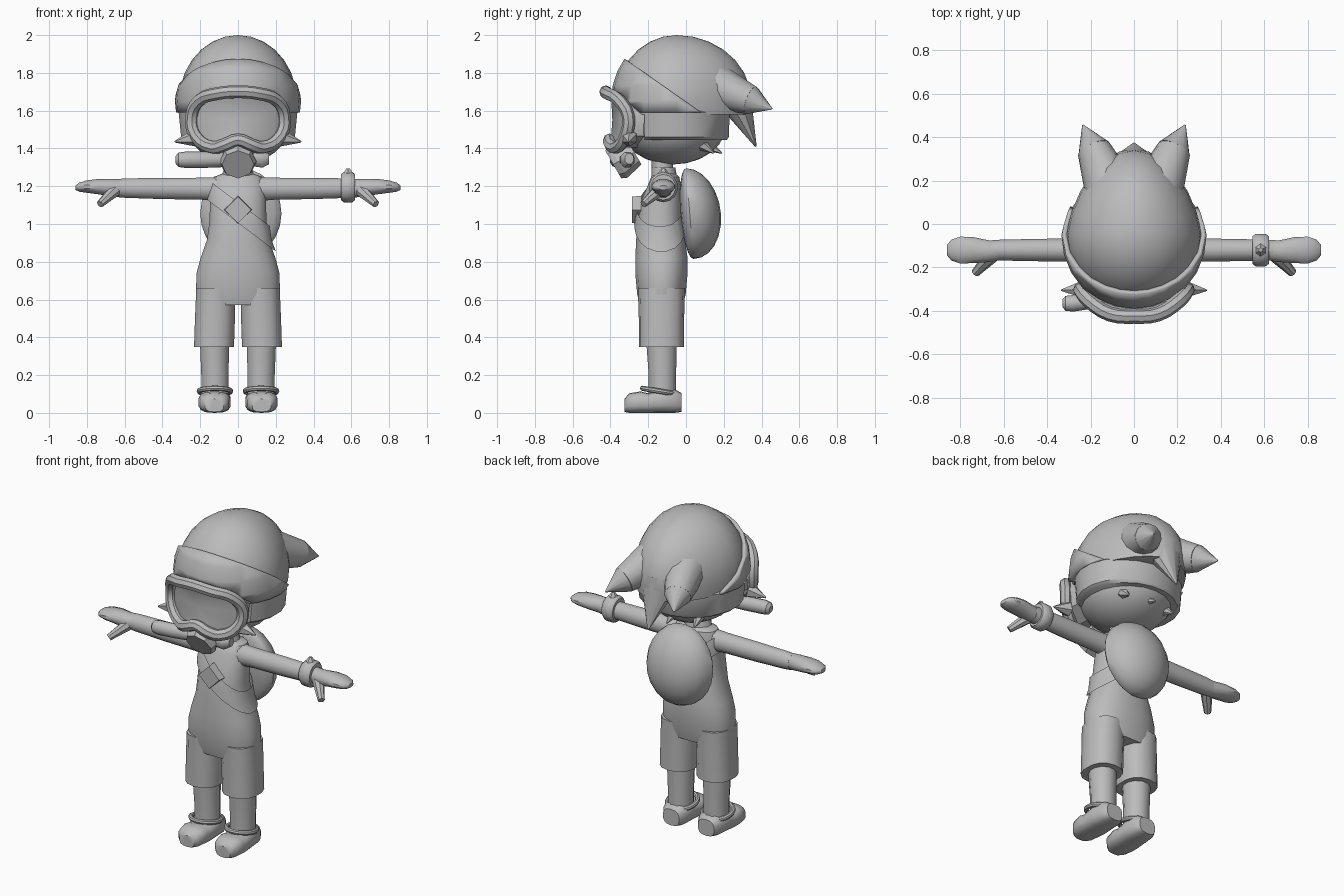
import bpy, bmesh, math
from mathutils import Vector

if "Cube" in bpy.data.objects:
    bpy.data.objects.remove(bpy.data.objects["Cube"])

grey = bpy.data.materials.new("plain grey")
grey.diffuse_color = (0.5, 0.5, 0.5, 1)
grey.use_nodes = True
grey.node_tree.nodes["Principled BSDF"].inputs["Base Color"].default_value = grey.diffuse_color


def finish(name, bm, angle=40):
    bmesh.ops.recalc_face_normals(bm, faces=bm.faces)
    me = bpy.data.meshes.new(name)
    bm.to_mesh(me)
    bm.free()
    ob = bpy.data.objects.new(name, me)
    me.materials.append(grey)
    bpy.context.collection.objects.link(ob)
    bpy.ops.object.select_all(action='DESELECT')
    ob.select_set(True)
    bpy.context.view_layer.objects.active = ob
    bpy.ops.object.shade_smooth_by_angle(angle=math.radians(angle))
    return ob


def loft_bm(rings, axis, n=16, power=2.0, sx=1, grow=0.0):
    """rings: (position along axis, centre u, centre v, radius u, radius v)"""
    bm, rows = bmesh.new(), []
    for t, cu, cv, ru, rv in rings:
        row = []
        for i in range(n):
            a = 2 * math.pi * (i + 0.5) / n
            c, s = math.cos(a), math.sin(a)
            u = cu + (ru + grow) * math.copysign(abs(c) ** (2 / power), c)
            v = cv + (rv + grow) * math.copysign(abs(s) ** (2 / power), s)
            x, y, z = {'x': (t, u, v), 'y': (u, t, v), 'z': (u, v, t)}[axis]
            row.append(bm.verts.new((x * sx, y, z)))
        rows.append(row)
    for a, b in zip(rows, rows[1:]):
        for i in range(n):
            j = (i + 1) % n
            bm.faces.new((a[i], a[j], b[j], b[i]))
    bm.faces.new(rows[0])
    bm.faces.new(rows[-1])
    return bm


def loft(name, rings, axis, **kw):
    return finish(name, loft_bm(rings, axis, **kw))


def rod(name, p0, p1, r0, r1, n=10, flat=1.0):
    p0, p1 = Vector(p0), Vector(p1)
    bm = bmesh.new()
    bmesh.ops.create_cone(bm, cap_ends=True, segments=n, radius1=r0, radius2=r1,
                          depth=(p1 - p0).length)
    q = (p1 - p0).to_track_quat('Z', 'Y')
    for v in bm.verts:
        v.co.y *= flat
        v.co = q @ v.co + (p0 + p1) / 2
    return finish(name, bm)


def ball_bm(c, r, u=20, v=12):
    bm = bmesh.new()
    bmesh.ops.create_uvsphere(bm, u_segments=u, v_segments=v, radius=1)
    for w in bm.verts:
        w.co = Vector([c[i] + w.co[i] * r[i] for i in range(3)])
    return bm


def keep(bm, co, no, fill=False):
    """Keep the part of the mesh on the side the normal points to."""
    r = bmesh.ops.bisect_plane(bm, geom=bm.verts[:] + bm.edges[:] + bm.faces[:],
                               plane_co=co, plane_no=no, clear_inner=True)
    if fill:
        edges = [e for e in r['geom_cut'] if isinstance(e, bmesh.types.BMEdge)]
        bmesh.ops.holes_fill(bm, edges=edges)


def tube(name, pts, radius, cyclic=True):
    cu = bpy.data.curves.new(name, 'CURVE')
    cu.dimensions, cu.bevel_depth, cu.bevel_resolution = '3D', radius, 2
    cu.resolution_u = 3
    sp = cu.splines.new('BEZIER')
    sp.bezier_points.add(len(pts) - 1)
    for b, p in zip(sp.bezier_points, pts):
        b.co = p
        b.handle_left_type = b.handle_right_type = 'AUTO'
    sp.use_cyclic_u = cyclic
    ob = bpy.data.objects.new(name, cu)
    bpy.context.collection.objects.link(ob)
    bpy.ops.object.select_all(action='DESELECT')
    ob.select_set(True)
    bpy.context.view_layer.objects.active = ob
    bpy.ops.object.convert(target='MESH')
    ob = bpy.context.object
    ob.data.materials.clear()
    ob.data.materials.append(grey)
    bpy.ops.object.shade_smooth_by_angle(angle=math.radians(40))


# Torso with overalls, and the diagonal strap cut from a slightly larger shell
torso = [(.57, 0, -.13, .215, .115), (.63, 0, -.13, .225, .13), (.74, 0, -.13, .222, .14),
         (.82, 0, -.13, .2, .14), (.92, 0, -.135, .165, .13), (1.02, 0, -.14, .152, .118),
         (1.12, 0, -.13, .15, .11), (1.2, 0, -.115, .148, .09), (1.25, 0, -.11, .13, .075),
         (1.27, 0, -.11, .07, .05)]
loft("torso", torso, 'z', n=20, power=2.3)
bm = loft_bm(torso, 'z', n=20, power=2.3, grow=.014)
keep(bm, (0, 0, 1.005), (.75, 0, 1))
keep(bm, (0, 0, 1.115), (-.75, 0, -1))
finish("diagonal_strap", bm)
rod("strap_buckle", (0, -.235, 1.075), (0, -.285, 1.075), .075, .07, n=4)
loft("neck", [(1.22, 0, -.12, .07, .06), (1.38, 0, -.13, .06, .055)], 'z', n=10)
loft("collar", [(1.25, 0, -.115, .09, .07), (1.3, 0, -.12, .075, .065)], 'z', n=12)

# Limbs
for s, side in ((1, "left"), (-1, "right")):
    loft(side + "_trouser_leg", [(.35, .127, -.13, .108, .12), (.5, .122, -.13, .108, .12),
                                 (.66, .118, -.13, .105, .125)], 'z', n=14, power=2.4, sx=s)
    loft(side + "_shin", [(.08, .122, -.125, .075, .075), (.2, .122, -.125, .075, .075),
                          (.4, .125, -.13, .08, .085)], 'z', n=12, sx=s)
    loft(side + "_shoe", [(-.325, .125, .04, .05, .035), (-.3, .125, .052, .075, .052),
                          (-.24, .125, .057, .086, .057), (-.2, .123, .052, .086, .052),
                          (-.14, .122, .062, .084, .062), (-.06, .12, .063, .078, .063),
                          (-.025, .12, .055, .055, .05)], 'y', n=14, power=2.8, sx=s)
    tube(side + "_shoe_strap", [(s * (.122 + .083 * math.cos(a)), -.14 + .09 * math.sin(a),
                                 .115 - .015 * math.sin(a))
                                for a in [k * math.pi / 4 for k in range(8)]], .014)
    loft(side + "_arm", [(.1, -.12, 1.185, .06, .066), (.2, -.12, 1.187, .055, .06),
                         (.4, -.12, 1.188, .054, .058), (.6, -.12, 1.19, .05, .053),
                         (.65, -.12, 1.19, .048, .048)], 'x', n=12, sx=s)
    loft(side + "_hand", [(.6, -.12, 1.19, .045, .048), (.67, -.125, 1.192, .052, .048),
                          (.74, -.12, 1.198, .062, .042), (.8, -.12, 1.198, .064, .034),
                          (.84, -.12, 1.195, .05, .025), (.86, -.12, 1.192, .025, .012)],
         'x', n=12, sx=s)
    rod(side + "_thumb", (s * .65, -.14, 1.18), (s * .73, -.225, 1.105), .036, .02, n=8)

# Bracelet with stud
loft("bracelet", [(.545, -.12, 1.195, .065, .068), (.56, -.12, 1.195, .077, .08),
                  (.605, -.12, 1.195, .077, .08), (.62, -.12, 1.195, .065, .068)], 'x', n=14)
rod("bracelet_stud", (.583, -.12, 1.26), (.583, -.12, 1.295), .035, .01, n=6)

# Backpack: rounded pouch flattened against the back
bm = ball_bm((.015, .02, 1.055), (.215, .165, .24))
for v in bm.verts:
    if v.co.y < .02:
        v.co.y = .02 + (v.co.y - .02) * .3
    v.co.y += (1.055 - v.co.z) * .08
finish("backpack", bm)

# Head
finish("head", ball_bm((0, -.07, 1.53), (.275, .285, .215)))
for x in (-.14, 0, .14):
    rod("nape_tuft", (x, .03, 1.46), (x * 1.15, .19 - abs(x) * .3, 1.375), .06, .004, n=6)

# Cap: dome stretched towards the back, with a tilted folded band


def cap_shell(grow):
    bm = ball_bm((0, -.05, 1.65), (.312 + grow, .325 + grow, .35 + grow), 24, 14)
    for v in bm.verts:
        d = v.co.y + .05
        if d > 0:
            v.co.y += d * .22
            v.co.x *= 1 - .5 * d
    return bm


bm = cap_shell(0)
keep(bm, (0, 0, 1.58), (0, 0, 1), True)
keep(bm, (0, -.24, 1.585), (0, .8, 1), True)
finish("cap", bm)
bm = cap_shell(.022)
keep(bm, (0, 0, 1.59), (0, 0, 1))
keep(bm, (0, -.24, 1.59), (0, .8, 1))
keep(bm, (0, -.34, 1.885), (0, -.7, -1))
ob = finish("cap_band", bm)
mod = ob.modifiers.new("thickness", 'SOLIDIFY')
mod.thickness = .022
for s, side in ((1, "left"), (-1, "right")):
    rod(side + "_cap_point_base", (s * .11, .16, 1.73), (s * .185, .345, 1.655), .12, .078, n=12)
    rod(side + "_cap_point", (s * .185, .345, 1.655), (s * .235, .455, 1.61), .078, .004, n=12)
rod("cap_tail", (0, .25, 1.68), (0, .37, 1.41), .13, .006, n=10, flat=.75)

# Diving mask: lens, frame, strap and side spikes
half = [(.11, -.415, 1.69), (.205, -.355, 1.655), (.245, -.305, 1.57),
        (.225, -.32, 1.465), (.13, -.37, 1.405), (.07, -.4, 1.42)]
outline = ([(0, -.425, 1.7)] + half + [(0, -.405, 1.445)]
           + [(-x, y, z) for x, y, z in reversed(half)])
tube("mask_frame", outline, .034)
bm = bmesh.new()
rim = [bm.verts.new((x, y + .015, z)) for x, y, z in outline]
inner = [bm.verts.new((x * .75, -.395 + abs(x) * .2, 1.55 + (z - 1.55) * .65))
         for x, y, z in outline]
back = [bm.verts.new((x * .95, -.2, z)) for x, y, z in outline]
for i in range(len(rim)):
    j = (i + 1) % len(rim)
    bm.faces.new((rim[i], rim[j], inner[j], inner[i]))
    bm.faces.new((rim[i], back[i], back[j], rim[j]))
hub = bm.verts.new((0, -.39, 1.55))
for i in range(len(inner)):
    bm.faces.new((inner[i], inner[(i + 1) % len(inner)], hub))
finish("mask_lens", bm)
bm = loft_bm([(1.445, 0, -.05, .285, .27), (1.46, 0, -.05, .305, .28),
              (1.59, 0, -.05, .318, .285), (1.605, 0, -.05, .3, .27)], 'z', n=20)
keep(bm, (0, -.22, 0), (0, 1, 0), True)
finish("mask_strap", bm)
for s in (1, -1):
    rod("mask_spike", (s * .235, -.3, 1.455), (s * .335, -.305, 1.435), .045, .004, n=6)

# Breathing piece and side tube
axis = Vector((0, -.86, -.5))
face = Vector((0, -.385, 1.315))
rod("mouthpiece", face - axis * .13, face - axis * .03, .075, .098, n=8)
rod("mouthpiece_rim", face - axis * .03, face, .098, .085, n=8)
loft("breathing_tube", [(-.33, -.365, 1.34, .018, .02), (-.315, -.365, 1.34, .036, .038),
                        (-.28, -.365, 1.34, .04, .043), (-.18, -.35, 1.34, .04, .043),
                        (-.05, -.33, 1.34, .035, .038)], 'x', n=10)
loft("valve_knob", [(.06, -.32, 1.34, .035, .035), (.13, -.31, 1.34, .04, .045),
                    (.165, -.3, 1.345, .025, .03)], 'x', n=8)
